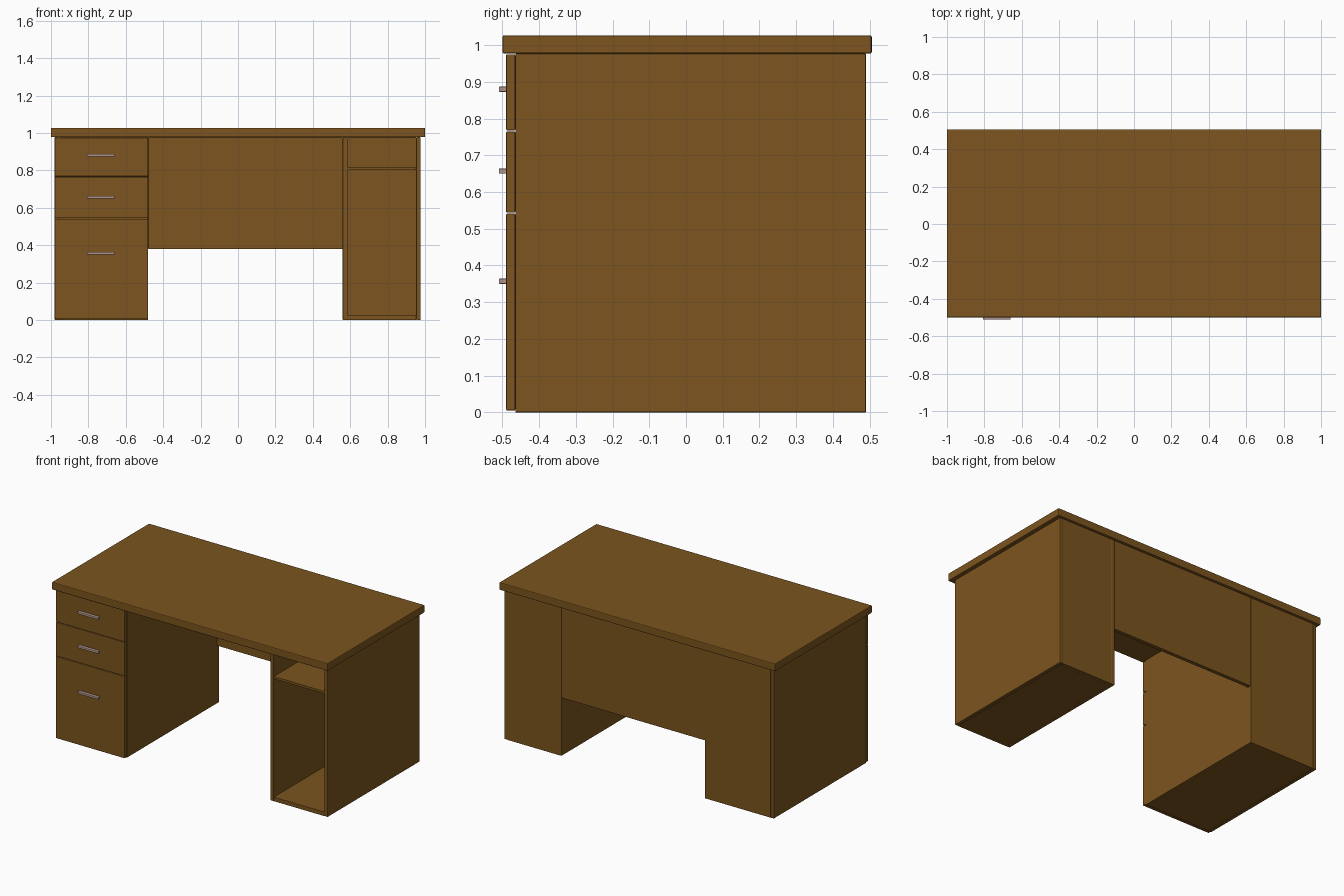
import bpy

if "Cube" in bpy.data.objects:
    bpy.data.objects.remove(bpy.data.objects["Cube"])


def material(name, color):
    m = bpy.data.materials.new(name)
    m.diffuse_color = (*color, 1)
    m.use_nodes = True
    m.node_tree.nodes["Principled BSDF"].inputs["Base Color"].default_value = m.diffuse_color
    return m


wood = material("wood", (0.20, 0.09, 0.013))
metal = material("handle_metal", (0.45, 0.30, 0.27))


def box(name, x, y, z, mat=wood, bevel=0.003):
    """Bevelled box given by its (min, max) range on each axis."""
    bpy.ops.mesh.primitive_cube_add(size=1, location=[(a + b) / 2 for a, b in (x, y, z)])
    ob = bpy.context.object
    ob.name = name
    ob.scale = [b - a for a, b in (x, y, z)]
    bpy.ops.object.transform_apply(location=False, rotation=False, scale=True)
    ob.data.materials.append(mat)
    mod = ob.modifiers.new("soft_edges", 'BEVEL')
    mod.width = bevel
    mod.segments = 2
    return ob


FRONT, BACK, TOP, T = -0.465, 0.49, 0.977, 0.025

# Desktop
box("desktop", (-1, 1), (-0.50, 0.506), (0.977, 1.027), bevel=0.005)

# Outer side panels
box("left_side_panel", (-0.98, -0.957), (FRONT, BACK), (0, TOP))
box("right_side_panel", (0.953, 0.976), (FRONT, BACK), (0, TOP))

# Drawer pedestal body
box("drawer_cabinet", (-0.957, -0.48), (FRONT, BACK), (0, TOP), bevel=0.002)

# Drawer fronts, each with a handle: bottom, top, handle height
drawers = [(0.005, 0.541, 0.357), (0.544, 0.765, 0.657), (0.768, 0.975, 0.88)]
for i, (z0, z1, h) in enumerate(drawers, 1):
    box(f"drawer_front_{i}", (-0.98, -0.48), (-0.49, FRONT), (z0, z1))
    box(f"drawer_handle_{i}", (-0.808, -0.66), (-0.51, -0.489), (h - 0.007, h + 0.007), metal, 0.002)

# Open pedestal
box("open_inner_panel", (0.56, 0.585), (FRONT, BACK), (0, TOP), bevel=0.002)
box("open_back_panel", (0.585, 0.953), (BACK - T, BACK), (0, TOP), bevel=0.001)
box("open_floor", (0.585, 0.953), (FRONT, BACK - T), (0, 0.027), bevel=0.001)
box("open_shelf", (0.585, 0.953), (FRONT, BACK - T), (0.802, 0.818), bevel=0.001)

# Modesty panel across the knee space
box("modesty_panel", (-0.48, 0.56), (BACK - T, BACK), (0.38, TOP), bevel=0.002)
